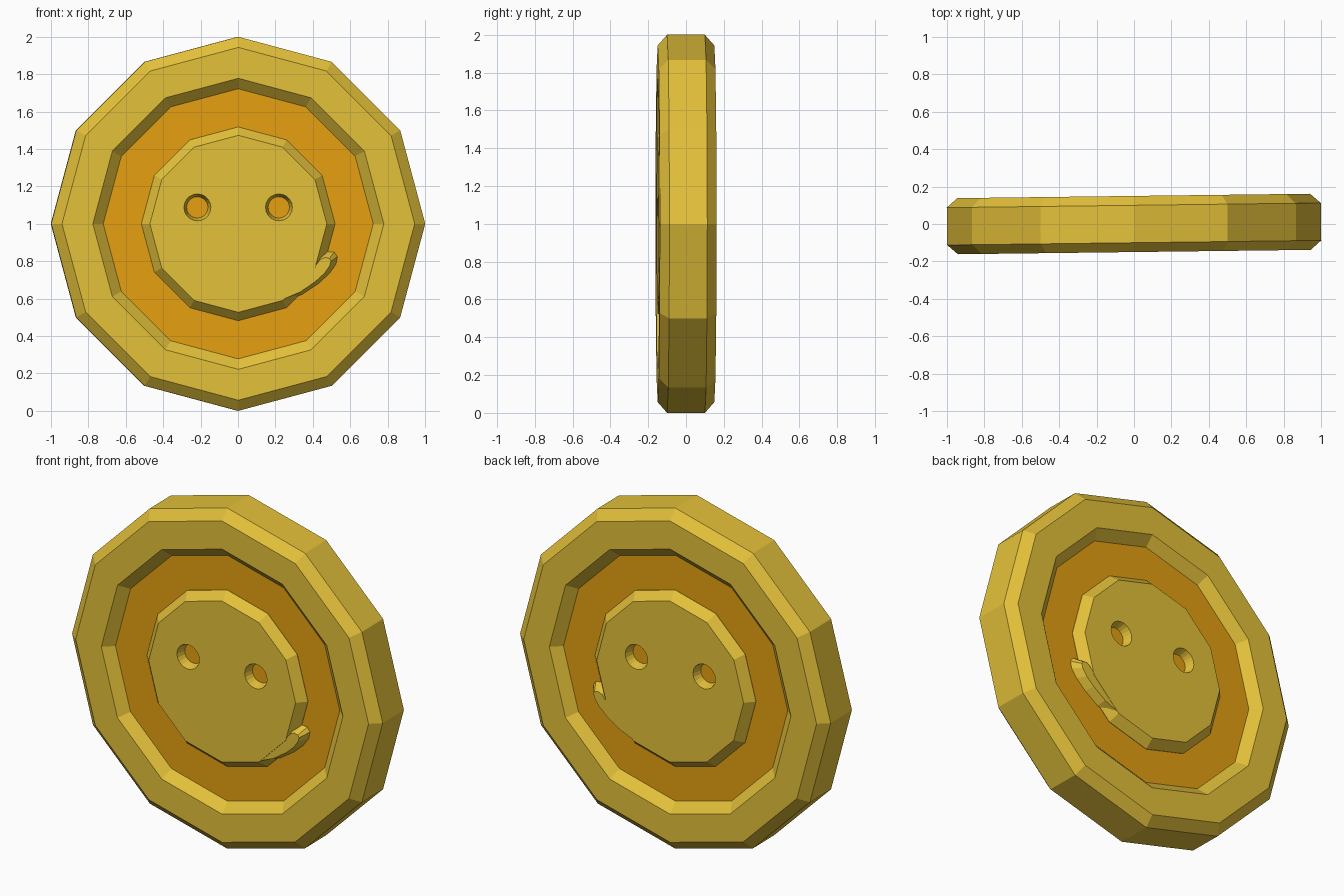
import bpy, bmesh, math

if "Cube" in bpy.data.objects:
    bpy.data.objects.remove(bpy.data.objects["Cube"])

YAW = 0.0125
CZ = 1.0


def material(name, col):
    m = bpy.data.materials.new(name)
    m.diffuse_color = (*col, 1)
    m.use_nodes = True
    m.node_tree.nodes["Principled BSDF"].inputs["Base Color"].default_value = m.diffuse_color
    return m


gold = material("gold", (0.776, 0.533, 0.042))
amber = material("amber", (0.791, 0.356, 0.0056))


def finish(bm, name, mat):
    bmesh.ops.recalc_face_normals(bm, faces=bm.faces)
    me = bpy.data.meshes.new(name)
    bm.to_mesh(me)
    bm.free()
    me.materials.append(mat)
    ob = bpy.data.objects.new(name, me)
    ob.location.z = CZ
    ob.rotation_euler.z = YAW
    bpy.context.collection.objects.link(ob)
    return ob


def loft(bm, loops, closed):
    """Skin matching loops; closed joins last to first, otherwise cap the ends."""
    rows = [[bm.verts.new(p) for p in lp] for lp in loops]
    pairs = list(zip(rows, rows[1:])) + ([(rows[-1], rows[0])] if closed else [])
    for a, b in pairs:
        n = len(a)
        for i in range(n):
            j = (i + 1) % n
            bm.faces.new((a[i], a[j], b[j], b[i]))
    if not closed:
        bm.faces.new(rows[0])
        bm.faces.new(rows[-1])


def circle(r, y, n=12, cx=0, cz=0):
    return [(cx + r * math.sin(2 * math.pi * k / n), y,
             cz + r * math.cos(2 * math.pi * k / n)) for k in range(n)]


def lathe(name, profile, mat, closed=False):
    bm = bmesh.new()
    loft(bm, [circle(r, y) for r, y in profile], closed)
    return finish(bm, name, mat)


def mirror_to_back(ob):
    m = ob.modifiers.new("mirror", 'MIRROR')
    m.use_axis = (False, True, False)
    m.use_mirror_merge = False


# bevelled twelve-sided rim
lathe("rim", [(0.722, -0.098), (0.778, -0.15), (0.943, -0.15), (1.0, -0.1),
              (1.0, 0.1), (0.943, 0.15), (0.778, 0.15), (0.722, 0.098)], gold, True)

# recessed core between rim and hub
lathe("recessed_core", [(0.74, -0.098), (0.74, 0.098)], amber)

# raised centre with two eye holes, on both sides
hub = lathe("centre_disc", [(0.518, -0.09), (0.518, -0.1), (0.473, -0.15)], gold)
bm = bmesh.new()
for cx in (-0.219, 0.217):
    loft(bm, [circle(r, y, 20, cx, 0.088) for r, y in
              ((0.078, -0.16), (0.072, -0.15), (0.057, -0.098), (0.055, -0.06))], False)
cutter = finish(bm, "eye_cutter", gold)
cutter.hide_render = True
cutter.hide_viewport = True
cutter.display_type = 'WIRE'
cut = hub.modifiers.new("eyes", 'BOOLEAN')
cut.object = cutter
cut.operation = 'DIFFERENCE'
cut.solver = 'EXACT'
mirror_to_back(hub)

# small curled lip at the lower right of the disc
base = [(0.24, 0.585), (0.34, 0.62), (0.43, 0.68), (0.49, 0.735), (0.525, 0.785),
        (0.532, 0.825), (0.515, 0.85), (0.48, 0.853), (0.44, 0.838), (0.40, 0.78), (0.30, 0.68)]
top = [(0.24, 0.597), (0.33, 0.635), (0.41, 0.69), (0.46, 0.735), (0.488, 0.775),
       (0.495, 0.80), (0.487, 0.815), (0.465, 0.82), (0.44, 0.81), (0.40, 0.76), (0.30, 0.67)]
bm = bmesh.new()
loft(bm, [[(x, y, z - CZ) for x, z in pts] for pts, y in ((base, -0.095), (top, -0.149))], False)
mirror_to_back(finish(bm, "curled_lip", gold))
